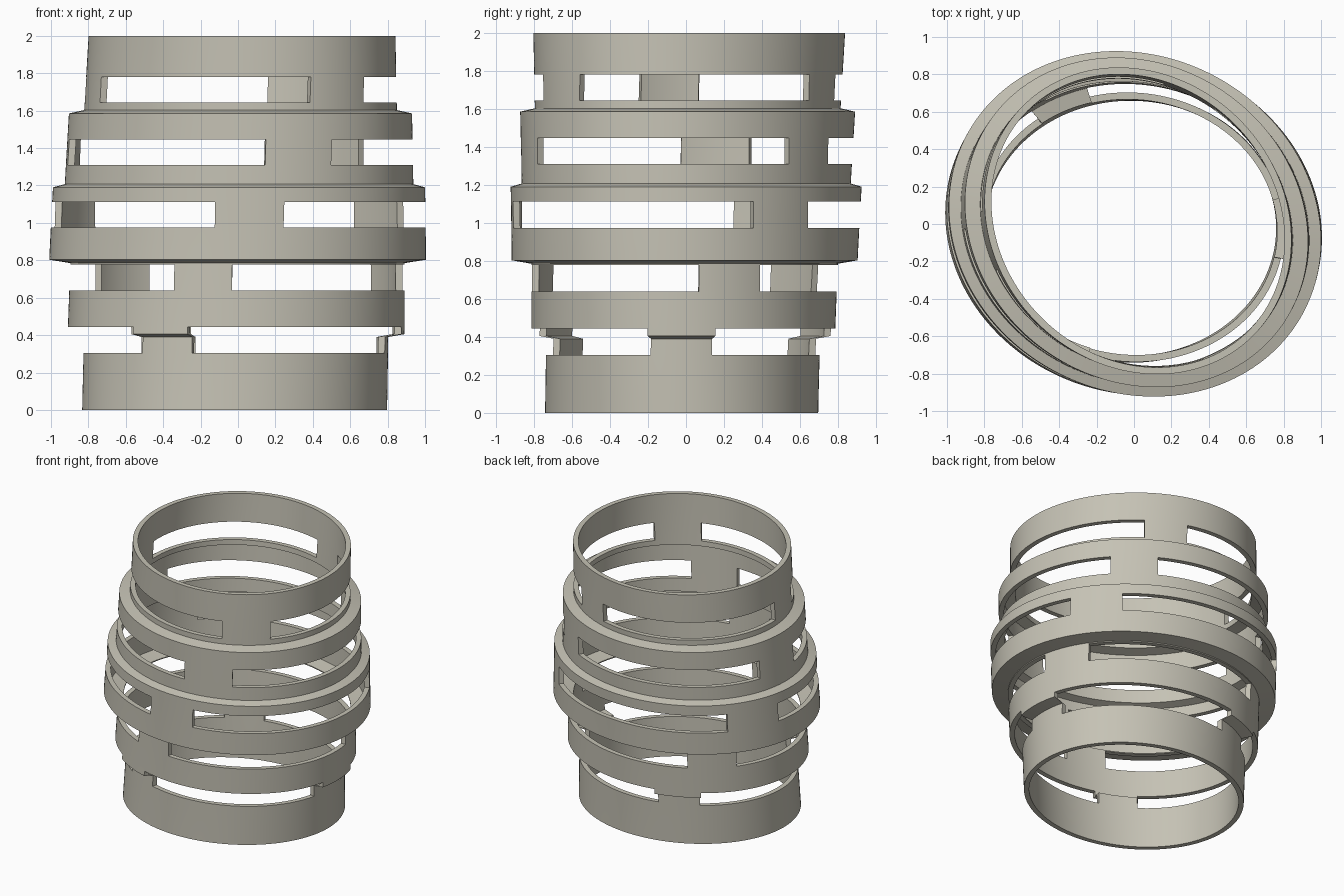
import bpy, bmesh, math

cube = bpy.data.objects.get("Cube")
if cube:
    bpy.data.objects.remove(cube, do_unlink=True)

SEGMENTS = 360
WALL = 0.037
HEIGHT = 2.0
ASPECT = 0.882          # short axis / long axis of the oval
TWIST = -22.5           # degrees per unit of height

# Stacked tiers: bottom, top, long half axis
TIERS = [(0, 0.39, 0.815), (0.405, 0.785, 0.903), (0.803, 1.19, 1.018),
         (1.207, 1.585, 0.954), (1.603, HEIGHT, 0.87)]

# Slots: each row has three openings, stepped round from row to row
SLOTS = [(0.305 + 0.3345 * i, 0.443 + 0.3345 * i) for i in range(5)]
SLOT_STEP = 17
BRIDGE = 23


def long_axis(z):
    """Half axis at a height; short slopes join neighbouring tiers."""
    for (_, top, a), (low, _, b) in zip(TIERS, TIERS[1:]):
        if z <= top:
            return a
        if z < low:
            return a + (b - a) * (z - top) / (low - top)
    return TIERS[-1][2]


def centre(z):
    return 0.0197 * z - 0.018, 0.02 * z - 0.023


def shell_point(degrees, z):
    a = long_axis(z)
    b = a * ASPECT
    t = math.radians(degrees - TWIST * z)
    r = a * b / math.hypot(b * math.cos(t), a * math.sin(t))
    cx, cy = centre(z)
    phi = math.radians(degrees)
    return cx + r * math.cos(phi), cy + r * math.sin(phi), z


def is_open(segment, z):
    for i, (low, high) in enumerate(SLOTS):
        if low < z < high:
            return (segment - SLOT_STEP * i + BRIDGE // 2 + 1) % 120 >= BRIDGE
    return False


# Heights of the rows, subdivided so the twist stays smooth
breaks = sorted({z for tier in TIERS for z in tier[:2]} | {z for s in SLOTS for z in s})
levels = [0]
for low, high in zip(breaks, breaks[1:]):
    n = max(1, round((high - low) / 0.06))
    levels += [low + (high - low) * k / n for k in range(1, n + 1)]

# Outer skin with the slots left out
bm = bmesh.new()
rows = [[bm.verts.new(shell_point(s * 360 / SEGMENTS, z)) for s in range(SEGMENTS)]
        for z in levels]
for j in range(len(levels) - 1):
    mid = (levels[j] + levels[j + 1]) / 2
    for s in range(SEGMENTS):
        if not is_open(s, mid):
            n = (s + 1) % SEGMENTS
            bm.faces.new((rows[j][s], rows[j][n], rows[j + 1][n], rows[j + 1][s]))
bmesh.ops.delete(bm, geom=[v for v in bm.verts if not v.link_faces], context='VERTS')

# Inner skin: copy moved towards the axis, joined by the rim and slot walls
result = bmesh.ops.extrude_face_region(bm, geom=bm.faces[:], use_keep_orig=True)
for v in result["geom"]:
    if isinstance(v, bmesh.types.BMVert):
        cx, cy = centre(v.co.z)
        dx, dy = v.co.x - cx, v.co.y - cy
        shrink = 1 - WALL / math.hypot(dx, dy)
        v.co.x, v.co.y = cx + dx * shrink, cy + dy * shrink
bmesh.ops.recalc_face_normals(bm, faces=bm.faces[:])

mesh = bpy.data.meshes.new("slotted_shell")
bm.to_mesh(mesh)
bm.free()
shell = bpy.data.objects.new("slotted_shell", mesh)
bpy.context.collection.objects.link(shell)

# Warm grey material
colour = (0.56, 0.54, 0.46, 1)
mat = bpy.data.materials.new("warm_grey")
mat.use_nodes = True
mat.diffuse_color = colour
for node in mat.node_tree.nodes:
    if node.type == 'BSDF_PRINCIPLED':
        node.inputs["Base Color"].default_value = colour
mesh.materials.append(mat)

bpy.context.view_layer.objects.active = shell
shell.select_set(True)
bpy.ops.object.shade_smooth_by_angle(angle=math.radians(30))
